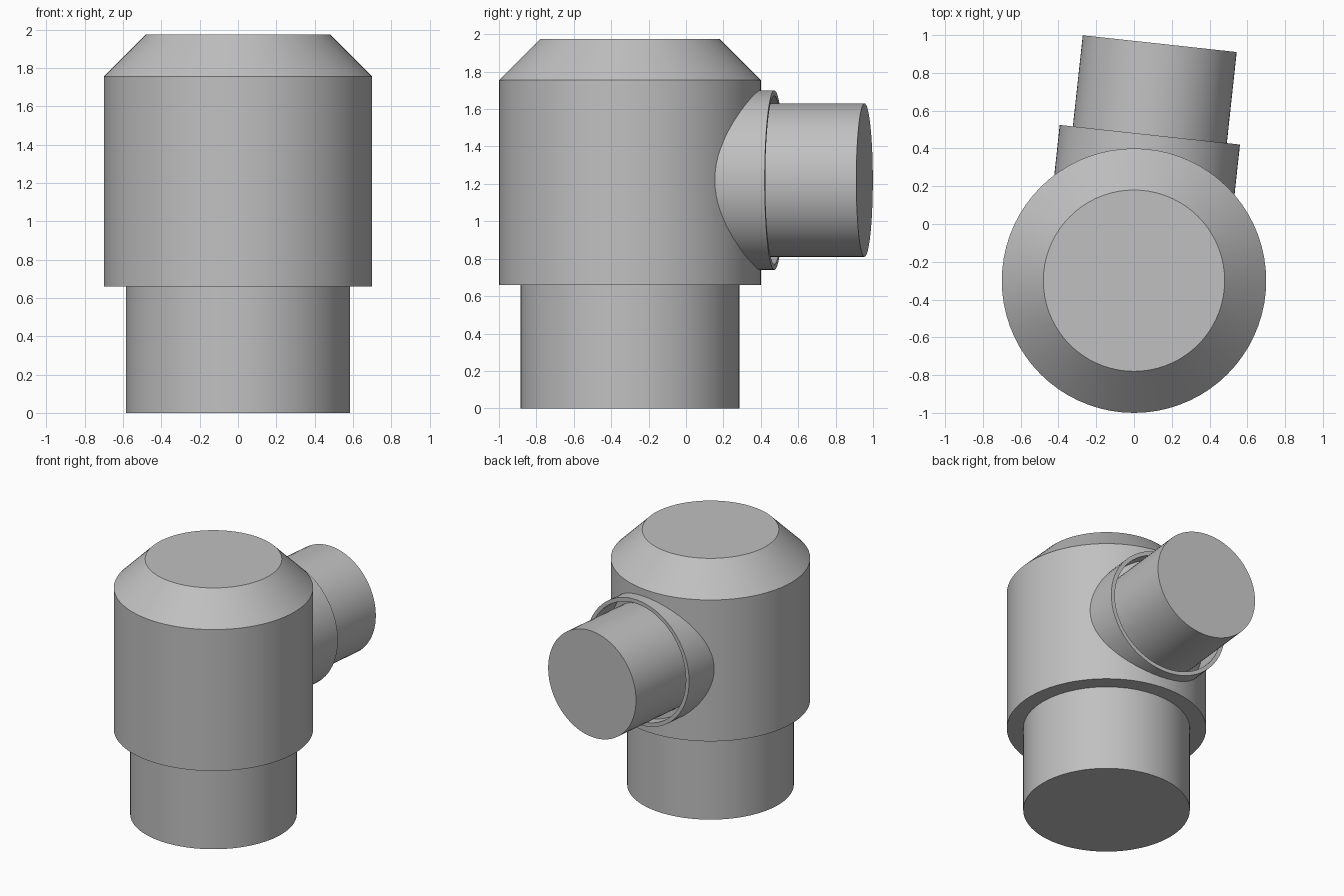
import bpy
from math import sin, cos, pi, radians

cube = bpy.data.objects.get("Cube")
if cube:
    bpy.data.objects.remove(cube)

grey = bpy.data.materials.new("plain grey")
grey.use_nodes = True
colour = (0.53, 0.53, 0.53, 1)
grey.diffuse_color = colour
grey.node_tree.nodes["Principled BSDF"].inputs["Base Color"].default_value = colour


def lathe(name, profile, location, rotation=(0, 0, 0), ring=False, sides=72):
    """Turn (radius, height) points around local z; cap the ends, or close the profile into a ring."""
    verts = [(r * cos(2 * pi * i / sides), r * sin(2 * pi * i / sides), z)
             for r, z in profile for i in range(sides)]
    rows = len(profile)
    faces = []
    for k in range(rows if ring else rows - 1):
        low, high = k * sides, (k + 1) % rows * sides
        for i in range(sides):
            j = (i + 1) % sides
            faces.append((low + i, low + j, high + j, high + i))
    if not ring:
        faces.append(tuple(reversed(range(sides))))
        faces.append(tuple(range((rows - 1) * sides, rows * sides)))
    mesh = bpy.data.meshes.new(name)
    mesh.from_pydata(verts, [], faces)
    mesh.materials.append(grey)
    obj = bpy.data.objects.new(name, mesh)
    bpy.context.collection.objects.link(obj)
    obj.location = location
    obj.rotation_euler = rotation
    bpy.ops.object.select_all(action="DESELECT")
    obj.select_set(True)
    bpy.context.view_layer.objects.active = obj
    bpy.ops.object.shade_smooth_by_angle(angle=radians(30))
    return obj


# Upright body: narrow spigot, wide barrel and chamfered top
lathe("body", [(0.585, 0), (0.585, 0.66), (0.70, 0.66), (0.70, 1.755), (0.48, 1.975)],
      (0, -0.30, 0))

# Side branch, turned slightly off the back direction
branch_at = (0, -0.30, 1.22)
branch_turn = (radians(-90), 0, radians(-6.2))

# Open socket around the branch
lathe("branch_collar", [(0.48, 0.40), (0.48, 0.777), (0.45, 0.777), (0.45, 0.40)],
      branch_at, branch_turn, ring=True)

# Closed pipe leaving the socket
lathe("branch_pipe", [(0.41, 0.40), (0.41, 1.262)], branch_at, branch_turn)
